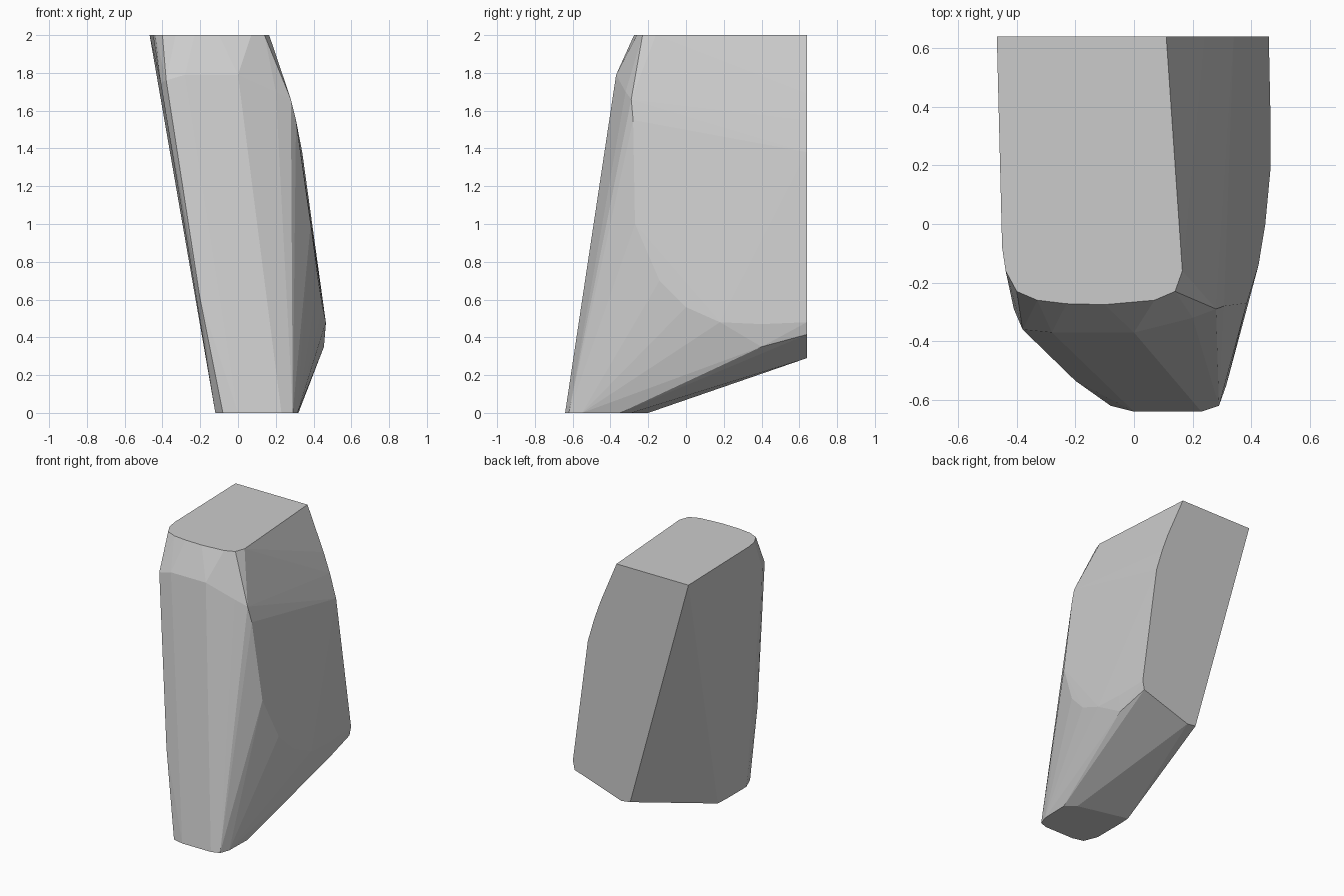
import bpy, bmesh

if "Cube" in bpy.data.objects:
    bpy.data.objects.remove(bpy.data.objects["Cube"])

# Outline of the flat top (x, y)
TOP = [(-.468, .64), (.11, .64), (.165, -.16), (.14, -.23), (.07, -.26), (-.1, -.275),
       (-.23, -.272), (-.33, -.26), (-.40, -.23), (-.438, -.16), (-.45, -.08)]
# Outline of the flat foot (x, y)
FOOT = [(-.08, -.62), (0, -.64), (.23, -.64), (.29, -.62), (.315, -.55), (.32, -.35),
        (.25, -.29), (-.115, -.2), (-.12, -.3), (-.12, -.52)]
# Cut-off back face (x, z)
BACK = [(.24, 1.69), (.29, 1.55), (.34, 1.38), (.46, .48), (.447, .415), (.07, .29), (.0, .30)]
# Rounded shoulders below the top (x, y, z)
SHOULDER = [(-.41, -.29, 1.75), (-.38, -.36, 1.76), (-.28, -.37, 1.79), (0, -.37, 1.79),
            (.2, -.32, 1.7), (.28, -.29, 1.66), (-.2, -.535, .6)]
# Boundary of the flat right side (x, y, z)
FLANK = [(.307, -.28, 1.55), (.385, -.27, 1.0), (.425, -.14, .7), (.448, 0, .56),
         (.465, .18, .48), (.465, .4, .47), (.455, .4, .35)]

points = [(x, y, 2) for x, y in TOP] + [(x, y, 0) for x, y in FOOT]
points += [(x, .64, z) for x, z in BACK] + SHOULDER + FLANK

# Wrap all outlines in one faceted convex block
bm = bmesh.new()
for p in points:
    bm.verts.new(p)
hull = bmesh.ops.convex_hull(bm, input=bm.verts[:])
loose = {g for g in hull["geom_interior"] + hull["geom_unused"] if isinstance(g, bmesh.types.BMVert)}
bmesh.ops.delete(bm, geom=list(loose), context='VERTS')
bmesh.ops.dissolve_limit(bm, angle_limit=.01, verts=bm.verts[:], edges=bm.edges[:])
bmesh.ops.recalc_face_normals(bm, faces=bm.faces[:])
mesh = bpy.data.meshes.new("stone_block")
bm.to_mesh(mesh)
bm.free()

block = bpy.data.objects.new("stone_block", mesh)
bpy.context.collection.objects.link(block)
